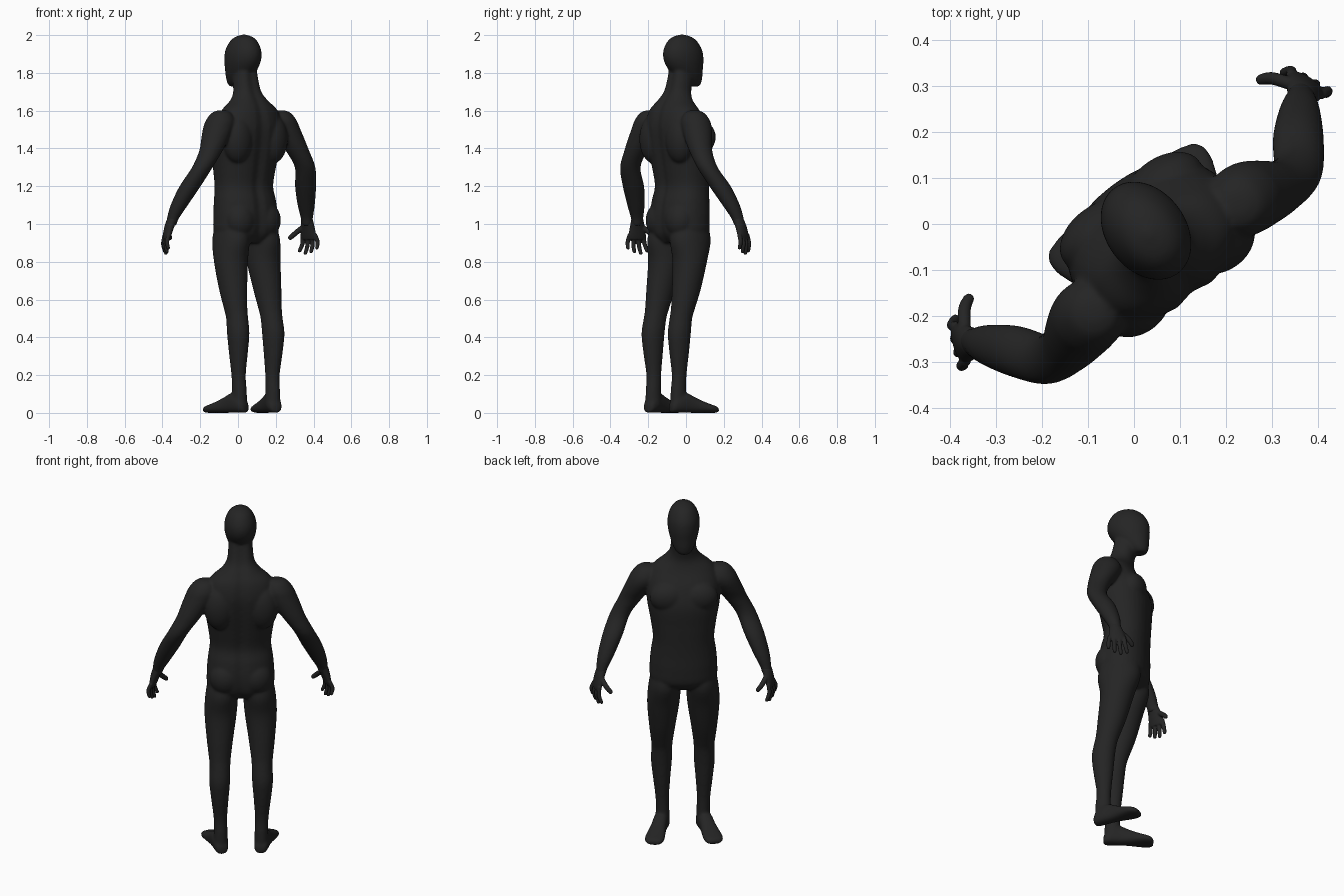
import bpy, bmesh, math
from mathutils import Vector, Matrix

cube = bpy.data.objects.get("Cube")
if cube:
    bpy.data.objects.remove(cube, do_unlink=True)

X, Y, Z = Vector((1, 0, 0)), Vector((0, 1, 0)), Vector((0, 0, 1))

skin = bpy.data.materials.new("charcoal")
skin.use_nodes = True
skin.diffuse_color = (0.018, 0.018, 0.018, 1)
bsdf = skin.node_tree.nodes["Principled BSDF"]
bsdf.inputs["Base Color"].default_value = skin.diffuse_color
bsdf.inputs["Roughness"].default_value = 0.8


def spline(rows, steps=5):
    """Catmull-Rom through rows of numbers."""
    rows = [Vector(r) for r in rows]
    pts = [rows[0]] + rows + [rows[-1]]
    out = []
    for a, b, c, d in zip(pts, pts[1:], pts[2:], pts[3:]):
        for i in range(steps):
            t = i / steps
            out.append(b + (c - a) * t / 2 + (a * 2 - b * 5 + c * 4 - d) * t * t / 2
                       + (b * 3 - a - c * 3 + d) * t ** 3 / 2)
    return out + [rows[-1]]


def loft(bm, rows, u=X, v=Y, power=2.0, side=1, groove=0.0, n=32):
    """Closed tube through (x, y, z, radius_u, radius_v) sections."""
    rings = []
    for x, y, z, ru, rv in spline(rows):
        ring = []
        for i in range(n):
            a = math.tau * i / n
            c, s = math.cos(a), math.sin(a)
            p = Vector((x, y, z))
            p += u * ru * math.copysign(abs(c) ** (2 / power), c)
            p += v * rv * math.copysign(abs(s) ** (2 / power), s)
            if s > 0:
                p.y -= groove * math.exp(-(p.x / 0.025) ** 2)
            ring.append(bm.verts.new((p.x * side, p.y, p.z)))
        rings.append(ring)
    for r, q in zip(rings, rings[1:]):
        for i in range(n):
            j = (i + 1) % n
            bm.faces.new((r[i], r[j], q[j], q[i]))
    bm.faces.new(rings[0])
    bm.faces.new(rings[-1])


def blob(bm, center, radii, side):
    """Ellipsoid muscle mass."""
    m = Matrix.Translation((center[0] * side, center[1], center[2])) @ Matrix.Diagonal((*radii, 1))
    bmesh.ops.create_uvsphere(bm, u_segments=32, v_segments=20, radius=1, matrix=m)


def finish(bm, name, voxel, smooth):
    """Fuse the overlapping volumes into one smooth skin and turn it to its stance."""
    bmesh.ops.recalc_face_normals(bm, faces=bm.faces)
    me = bpy.data.meshes.new(name)
    bm.to_mesh(me)
    bm.free()
    me.materials.append(skin)
    ob = bpy.data.objects.new(name, me)
    bpy.context.collection.objects.link(ob)
    ob.location = (0.01, 0.007, 0)
    ob.rotation_euler.z = math.radians(216.87)
    r = ob.modifiers.new("fuse", 'REMESH')
    r.mode, r.voxel_size, r.use_smooth_shade = 'VOXEL', voxel, True
    s = ob.modifiers.new("soften", 'SMOOTH')
    s.factor, s.iterations = 0.5, smooth


body = bmesh.new()

# torso and neck
loft(body, [(0, .06, .90, .10, .08), (0, .05, .95, .175, .125), (0, .05, 1.03, .183, .135),
            (0, .045, 1.12, .176, .13), (0, .035, 1.2, .166, .122), (0, .04, 1.3, .178, .132),
            (0, .05, 1.42, .198, .145), (0, .07, 1.52, .195, .135), (0, .085, 1.6, .165, .105),
            (0, .08, 1.655, .105, .08), (0, .065, 1.7, .075, .068), (0, .05, 1.76, .067, .066),
            (0, .045, 1.82, .06, .06)], power=2.2, groove=.012)

# head
loft(body, [(0, -.04, 1.728, .03, .03), (0, -.03, 1.745, .047, .05), (0, -.012, 1.775, .063, .073),
            (0, .012, 1.82, .078, .099), (0, .025, 1.87, .087, .115), (0, .03, 1.92, .084, .112),
            (0, .033, 1.965, .066, .087), (0, .035, 1.99, .042, .055), (0, .035, 2.003, .008, .01)])

for side in (1, -1):
    # chest, shoulder blade and seat masses
    blob(body, (.085, -.025, 1.46), (.1, .066, .085), side)
    blob(body, (.115, .135, 1.45), (.085, .072, .13), side)
    blob(body, (.083, .115, 1.02), (.085, .075, .095), side)

    # leg
    loft(body, [(.09, .05, 1.02, .075, .09), (.1, .055, .92, .087, .118), (.108, .065, .8, .088, .093),
                (.113, .092, .65, .072, .078), (.114, .115, .55, .06, .065), (.114, .128, .5, .056, .062),
                (.116, .14, .42, .057, .063), (.115, .14, .32, .048, .054), (.112, .138, .2, .037, .04),
                (.11, .142, .12, .037, .042), (.11, .142, .04, .04, .045)], side=side)

    # foot, turned slightly outward
    heel, toe = Vector((.10, .19, 0)), Vector((.17, -.072, 0))
    across = (toe - heel).normalized().cross(Z)
    foot = []
    for t, half, high in [(0, .022, .045), (.06, .036, .07), (.2, .041, .1), (.35, .041, .105),
                          (.5, .043, .085), (.7, .051, .06), (.85, .054, .045),
                          (.95, .046, .036), (1, .026, .026)]:
        p = heel.lerp(toe, t)
        foot.append((p.x, p.y, high / 2, half, high / 2))
    loft(body, foot, u=across, v=Z, power=2.5, side=side)

    # arm
    loft(body, [(.195, .1, 1.602, .02, .02), (.197, .1, 1.588, .052, .052), (.203, .1, 1.55, .078, .076),
                (.218, .102, 1.51, .082, .08), (.245, .112, 1.46, .076, .073), (.285, .126, 1.39, .064, .06),
                (.34, .122, 1.3, .055, .054), (.382, .07, 1.2, .055, .058), (.42, .025, 1.1, .045, .047),
                (.443, .0, 1.03, .031, .034), (.45, -.008, .99, .026, .03)], side=side)
finish(body, "body", .0065, 14)

# hands: palm, four fingers and thumb
hands = bmesh.new()
across = Vector((-.35, -.93, 0)).normalized()
for side in (1, -1):
    loft(hands, [(.437, .006, 1.05, .028, .026), (.447, -.004, 1.02, .033, .028),
                 (.459, -.013, .98, .041, .024), (.469, -.019, .935, .047, .018),
                 (.47, -.02, .918, .04, .012)], u=across, v=across.cross(Z), side=side)
    digits = []
    for i, tip_z in enumerate((.865, .846, .838, .85)):
        t = i / 3
        root = Vector((.483, .018, .945)).lerp(Vector((.456, -.054, .945)), t)
        tip = Vector((.493, .024, tip_z)).lerp(Vector((.446, -.07, tip_z)), t)
        bend = (root + tip) / 2 + Vector((.01, 0, 0))
        digits.append((root, bend, tip, .0115))
    digits.append((Vector((.45, -.03, .99)), Vector((.42, -.072, .95)), Vector((.392, -.092, .92)), .014))
    for root, bend, tip, r in digits:
        d = (tip - root).normalized()
        u = d.orthogonal().normalized()
        end = tip - d * r * .6
        loft(hands, [(*root, r, r), (*bend, r, r), (*end, r * .85, r * .85), (*tip, r * .3, r * .3)],
             u=u, v=d.cross(u), side=side, n=16)
finish(hands, "hands", .004, 3)
